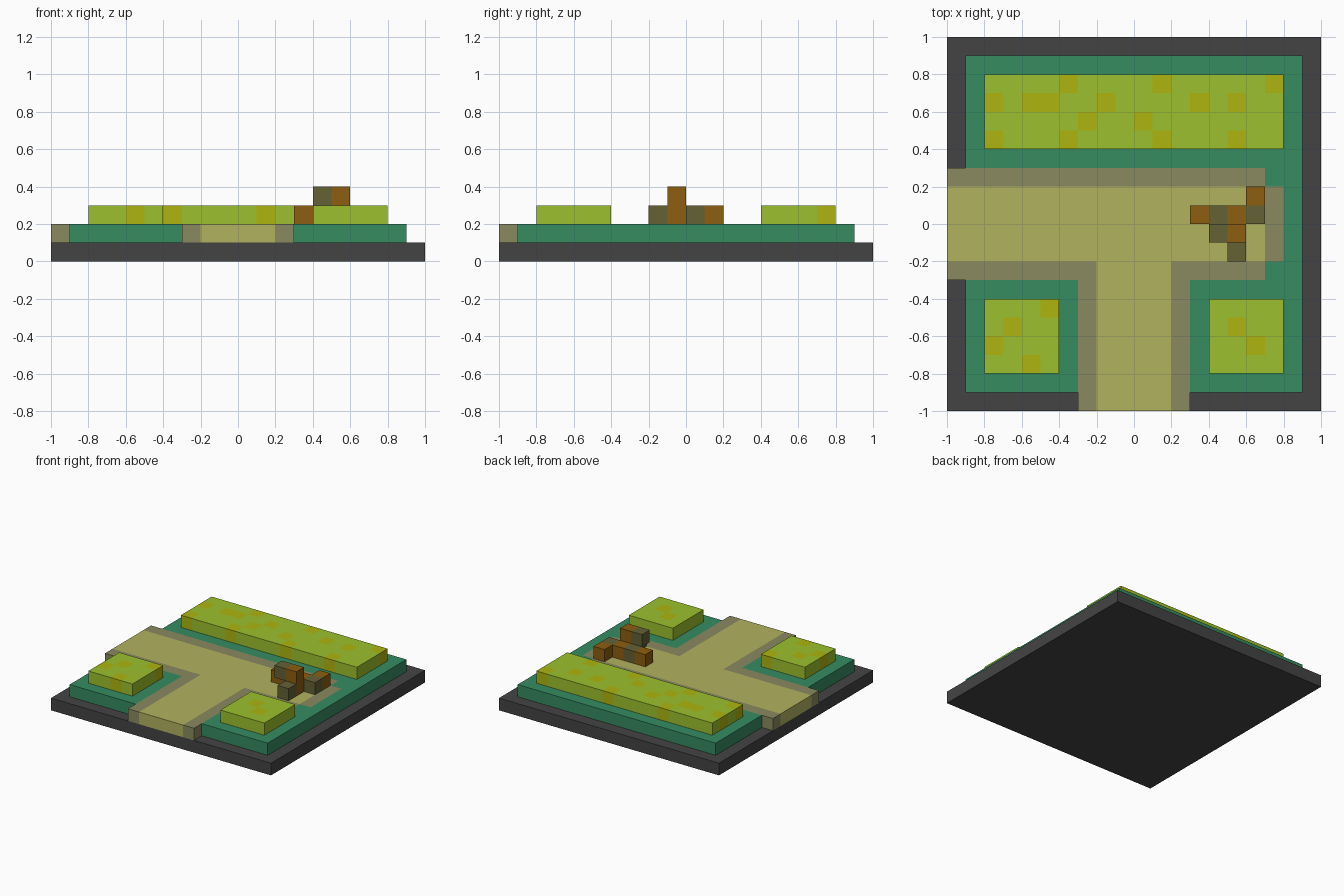
import bpy
import bmesh
import math
from mathutils import Vector

cube = bpy.data.objects.get("Cube")
if cube:
    bpy.data.objects.remove(cube, do_unlink=True)

S = 0.1  # size of one block


def linear(c):
    c /= 255
    return c / 12.92 if c <= 0.04045 else ((c + 0.055) / 1.055) ** 2.4


def material(name, rgb):
    m = bpy.data.materials.new(name)
    col = [linear(c) for c in rgb] + [1.0]
    m.diffuse_color = col
    m.use_nodes = True
    bsdf = m.node_tree.nodes["Principled BSDF"]
    bsdf.inputs["Base Color"].default_value = col
    bsdf.inputs["Roughness"].default_value = 0.9
    return m


MATS = {
    "stone": material("dark stone", (69, 68, 69)),
    "turf": material("deep green", (54, 140, 97)),
    "grass": material("lime green", (156, 192, 46)),
    "spot": material("mustard", (173, 181, 15)),
    "sand": material("sand", (178, 178, 96)),
    "edge": material("grey sand", (138, 138, 96)),
    "bark": material("bark brown", (140, 94, 16)),
    "moss": material("dark moss", (100, 98, 53)),
}


def area(x0, x1, y0, y1, z):
    return {(x, y, z) for x in range(x0, x1) for y in range(y0, y1)}


# Parts as {block: colour}; block coordinates count in tenths
parts = {}
parts["base_slab"] = dict.fromkeys(area(-10, 10, -10, 10, 0), "stone")

# T-shaped path: sand inside a darker verge
sand = area(-10, 7, -2, 2, 1) | area(-2, 2, -10, 2, 1)
verge = area(-10, 7, -3, 3, 1) | area(-3, 3, -10, 3, 1) | area(7, 8, -2, 2, 1)
parts["path"] = {c: "sand" if c in sand else "edge" for c in sand | verge}

# Turf fills the rest of the layer
parts["turf"] = dict.fromkeys(area(-9, 9, -9, 9, 1) - set(parts["path"]), "turf")


# Raised grass beds with mustard blocks
def bed(x0, x1, y0, y1, spots):
    return {c: "spot" if c[:2] in spots else "grass"
            for c in area(x0, x1, y0, y1, 2)}


parts["back_grass_bed"] = bed(-8, 8, 4, 8, {
    (-4, 7), (1, 7), (7, 7),
    (-8, 6), (-6, 6), (-5, 6), (-2, 6), (3, 6), (5, 6),
    (-3, 5), (0, 5),
    (-8, 4), (-4, 4), (1, 4), (5, 4)})
parts["front_right_grass_bed"] = bed(-8, -4, -8, -4, {
    (-5, -5), (-7, -6), (-8, -7), (-6, -8)})
parts["front_left_grass_bed"] = bed(4, 8, -8, -4, {(5, -6), (6, -7)})

# Pile of wood on the end of the path
parts["wood_pile"] = {
    (3, 0, 2): "bark", (4, 0, 2): "moss", (5, 0, 2): "bark",
    (6, 0, 2): "moss", (6, 1, 2): "bark",
    (5, -1, 2): "bark", (5, -2, 2): "moss",
    (4, -1, 3): "moss", (5, -1, 3): "bark"}

filled = set().union(*parts.values())


def build(name, blocks):
    """Make the outer faces of the blocks, then merge flat areas of one colour."""
    colours = sorted(set(blocks.values()))
    bm = bmesh.new()
    for cell, colour in blocks.items():
        centre = Vector(cell) + Vector((0.5, 0.5, 0.5))
        for axis in range(3):
            for sign in (-1, 1):
                n = Vector((0, 0, 0))
                n[axis] = sign
                if tuple(int(cell[i] + n[i]) for i in range(3)) in filled:
                    continue
                u = Vector((0, 0, 0))
                u[(axis + 1) % 3] = 0.5
                v = n.cross(u)
                mid = centre + n * 0.5
                corners = (mid - u - v, mid + u - v, mid + u + v, mid - u + v)
                face = bm.faces.new([bm.verts.new(p * S) for p in corners])
                face.material_index = colours.index(colour)
    bmesh.ops.remove_doubles(bm, verts=bm.verts, dist=0.001)
    bmesh.ops.dissolve_limit(bm, angle_limit=math.radians(1), verts=bm.verts,
                             edges=bm.edges, delimit={'MATERIAL'})
    mesh = bpy.data.meshes.new(name)
    bm.to_mesh(mesh)
    bm.free()
    for c in colours:
        mesh.materials.append(MATS[c])
    bpy.context.scene.collection.objects.link(bpy.data.objects.new(name, mesh))


for part_name, part_blocks in parts.items():
    build(part_name, part_blocks)
